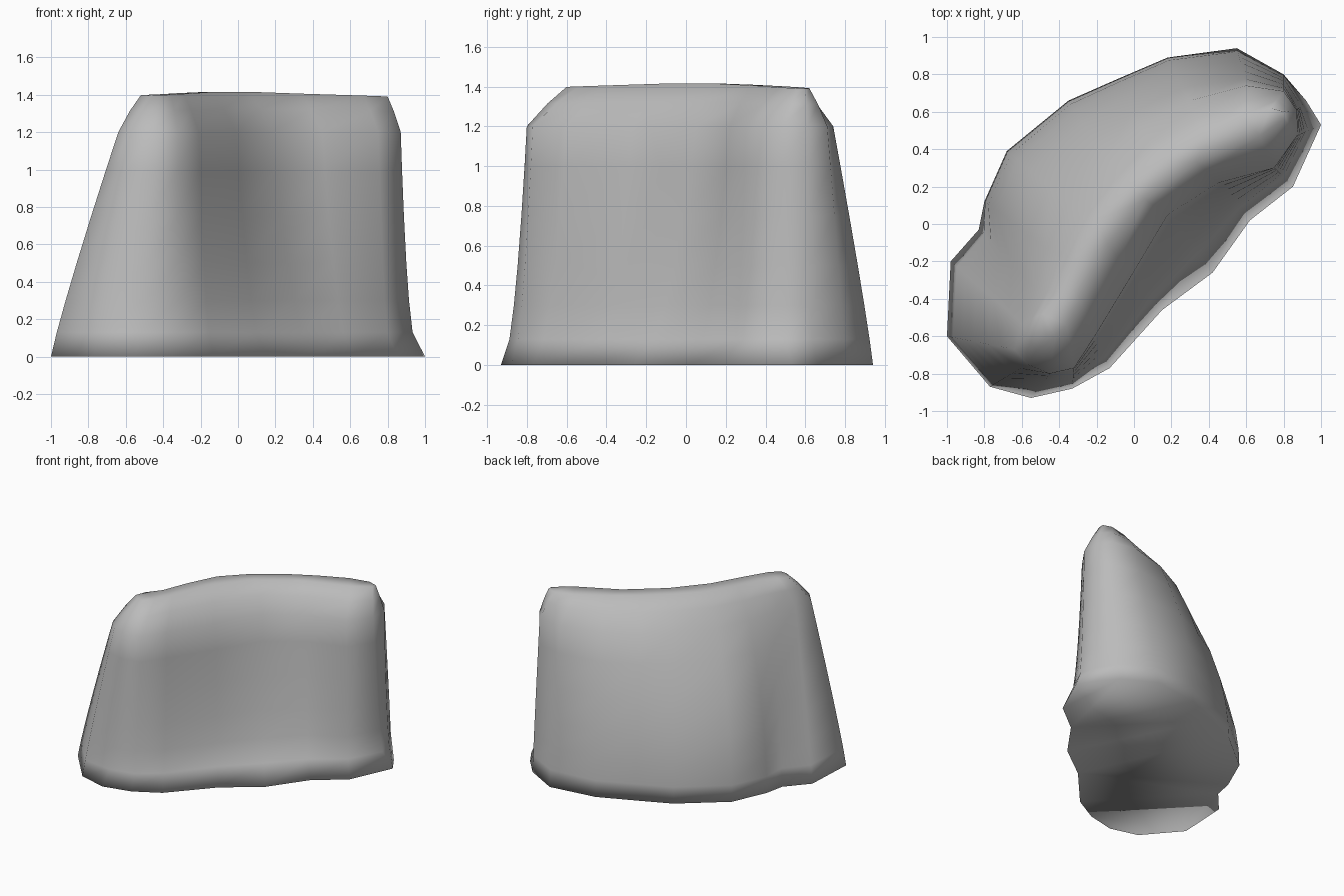
import bpy
import bmesh
from mathutils import Vector

cube = bpy.data.objects.get("Cube")
if cube:
    bpy.data.objects.remove(cube, do_unlink=True)

# Stone material
stone = bpy.data.materials.new("stone grey")
stone.use_nodes = True
grey = (0.5, 0.5, 0.5, 1)
stone.diffuse_color = grey
stone.node_tree.nodes["Principled BSDF"].inputs["Base Color"].default_value = grey

# Matching outlines, counter-clockwise from the back left end of the boulder
foot = [(1, .53), (.92, .66), (.8, .8), (.55, .94), (.18, .89), (-.1, .77), (-.35, .66),
        (-.68, .39), (-.8, .12), (-.83, -.03), (-.98, -.2), (-1, -.6), (-.77, -.87),
        (-.55, -.93), (-.33, -.88), (-.13, -.77), (.15, -.46), (.42, -.26), (.62, .02), (.85, .2)]
shoulder = [(.87, .47), (.87, .61), (.8, .71), (.6, .74), (.3, .66), (.03, .52), (-.15, .36),
            (-.35, .11), (-.47, -.13), (-.53, -.34), (-.6, -.53), (-.64, -.67), (-.57, -.75),
            (-.45, -.8), (-.32, -.77), (-.21, -.6), (-.01, -.27), (.18, .05), (.45, .22), (.75, .3)]
crest = [(.8, .56), (.8, .6), (.73, .62), (.58, .58), (.37, .47), (.16, .34), (-.02, .2),
         (-.2, .02), (-.32, -.2), (-.4, -.38), (-.49, -.48), (-.52, -.55), (-.47, -.6),
         (-.42, -.6), (-.36, -.54), (-.29, -.41), (-.14, -.11), (.06, .13), (.34, .33), (.67, .47)]

SHOULDER_Z, TOP_Z = 1.2, 1.39
across = Vector((1, -1)).normalized()


def flare(low):
    """Profile of the wall above a foot point: hollow below one, bulging above it."""
    side = low.dot(across)
    if low.x > .84:
        return .3
    if side > .25:
        return .5
    return 2 if side < -.45 and low.y > 0 else 1.1


def section(z):
    """One horizontal ring of the boulder."""
    ring = []
    for low, mid, high in zip(foot, shoulder, crest):
        low, mid, high = Vector(low), Vector(mid), Vector(high)
        if z <= SHOULDER_Z:
            p = low.lerp(mid, (z / SHOULDER_Z) ** flare(low))
            height = z
        else:
            t = (z - SHOULDER_Z) / (TOP_Z - SHOULDER_Z)
            p = mid.lerp(high, t ** 1.2)
            height = z + .03 * t * (1 - high.length)
        ring.append((p.x, p.y, height))
    return ring


# Loft the rings into the boulder
bm = bmesh.new()
rings = [[bm.verts.new(p) for p in section(z)]
         for z in (0, .13, .3, .5, .75, 1, SHOULDER_Z, 1.31, TOP_Z)]
for lower, upper in zip(rings, rings[1:]):
    for i in range(len(lower)):
        j = (i + 1) % len(lower)
        bm.faces.new((lower[i], lower[j], upper[j], upper[i]))
caps = [bm.faces.new(rings[0][::-1]), bm.faces.new(rings[-1])]
bmesh.ops.triangulate(bm, faces=caps)
bmesh.ops.recalc_face_normals(bm, faces=bm.faces[:])

mesh = bpy.data.meshes.new("boulder")
bm.to_mesh(mesh)
bm.free()
mesh.materials.append(stone)
mesh.shade_smooth()
boulder = bpy.data.objects.new("boulder", mesh)
bpy.context.collection.objects.link(boulder)
